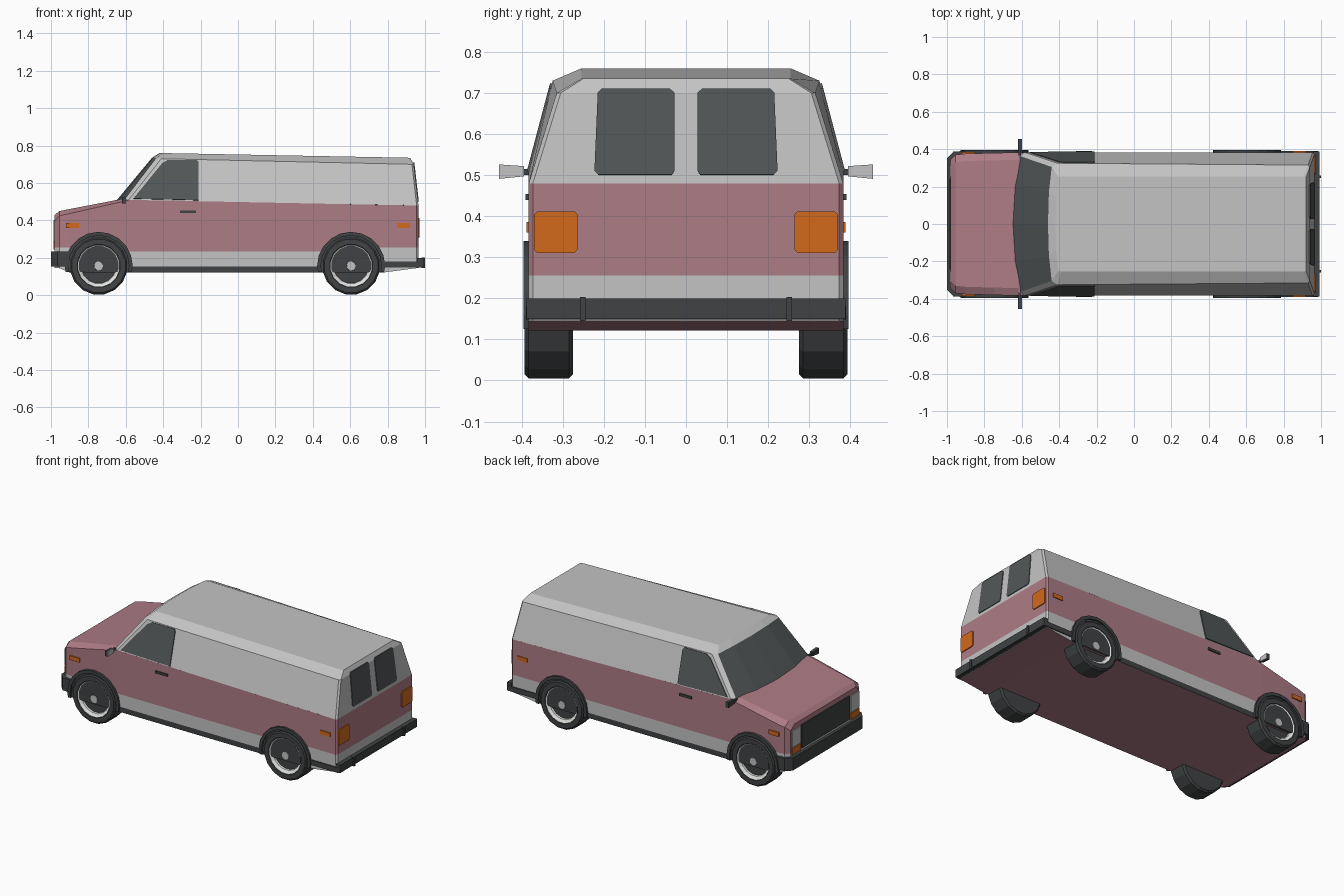
import bpy, bmesh, math
from mathutils import Vector

if "Cube" in bpy.data.objects:
    bpy.data.objects.remove(bpy.data.objects["Cube"])


def mat(name, r, g, b):
    m = bpy.data.materials.new(name)
    m.diffuse_color = (r, g, b, 1)
    m.use_nodes = True
    m.node_tree.nodes["Principled BSDF"].inputs["Base Color"].default_value = m.diffuse_color
    return m


PINK = mat("dusty_pink_paint", 0.42, 0.2, 0.235)
GREY = mat("light_grey_paint", 0.55, 0.55, 0.55)
GLASS = mat("dark_glass", 0.085, 0.095, 0.098)
TRIM = mat("black_trim", 0.05, 0.055, 0.057)
ORANGE = mat("orange_lamp", 0.65, 0.14, 0.012)
WHITE = mat("bright_rim", 0.75, 0.75, 0.74)


def make(name, verts, faces, mats, rule=None, cuts=()):
    """Mesh object; cuts are (point, normal) planes, rule maps a face to a slot."""
    bm = bmesh.new()
    vs = [bm.verts.new(v) for v in verts]
    for f in faces:
        bm.faces.new([vs[i] for i in f])
    bmesh.ops.remove_doubles(bm, verts=bm.verts[:], dist=1e-5)
    bmesh.ops.recalc_face_normals(bm, faces=bm.faces[:])
    for co, no in cuts:
        bmesh.ops.bisect_plane(bm, geom=bm.verts[:] + bm.edges[:] + bm.faces[:],
                               plane_co=co, plane_no=no)
    bm.normal_update()
    if rule:
        for f in bm.faces:
            f.material_index = rule(f.calc_center_median(), f.normal)
    me = bpy.data.meshes.new(name)
    bm.to_mesh(me)
    bm.free()
    for m in mats:
        me.materials.append(m)
    ob = bpy.data.objects.new(name, me)
    bpy.context.collection.objects.link(ob)
    return ob


def loft(name, rings, mats, **kw):
    """Skin closed rings and cap both ends."""
    n = len(rings[0])
    faces = [(k * n + i, k * n + (i + 1) % n, (k + 1) * n + (i + 1) % n, (k + 1) * n + i)
             for k in range(len(rings) - 1) for i in range(n)]
    faces += [tuple(range(n)), tuple(range((len(rings) - 1) * n, len(rings) * n))]
    return make(name, [p for r in rings for p in r], faces, mats, **kw)


def plate(name, pts, offset, m):
    """Polygon thickened along an offset vector."""
    o = Vector(offset)
    return loft(name, [[Vector(p) for p in pts], [Vector(p) + o for p in pts]], [m])


def box(name, x0, x1, y0, y1, z0, z1, m):
    return plate(name, [(x0, y0, z0), (x1, y0, z0), (x1, y1, z0), (x0, y1, z0)],
                 (0, 0, z1 - z0), m)


def both(half):
    """Full ring from half ring whose first and last points lie on y = 0."""
    return half + [(x, -y, z) for x, y, z in half[-2:0:-1]]


# Lower body: stations of x, half width, side top, centre top, bottom
stations = [(-.98, .345, .40, .43, .145), (-.955, .37, .425, .45, .145),
            (-.9, .376, .437, .461, .122), (-.62, .383, .50, .515, .122),
            (-.58, .383, .51, .51, .122), (.78, .383, .483, .483, .122),
            (.955, .383, .48, .48, .145), (.965, .373, .48, .48, .145)]
rings = [both([(x, 0, zb), (x, w, zb), (x, w, ze), (x, w - .04, zt), (x, 0, zt)])
         for x, w, ze, zt, zb in stations]


def lower_rule(c, n):
    if abs(n.z) > 0.5:
        return 0
    if c.z < .155 and -.9 < c.x < .78:
        return 2
    return 1 if c.z < (.235 if -.745 < c.x < .605 else .255) else 0


up = (0, 0, 1)
loft("lower_body", rings, [PINK, GREY, TRIM], rule=lower_rule,
     cuts=[((-.745, 0, 0), (1, 0, 0)), ((.605, 0, 0), (1, 0, 0)),
           ((0, 0, .155), up), ((0, 0, .235), up), ((0, 0, .255), up)])

# Cabin: belt, shoulder and roof rings; the front faces are the windshield
belt = [(-.655, 0, .50), (-.645, .2, .50), (-.615, .365, .50), (-.585, .383, .509),
        (.955, .383, .48), (.965, .373, .48), (.965, 0, .48)]
shoulder = [(-.46, 0, .735), (-.455, .17, .735), (-.44, .305, .73), (-.41, .325, .73),
            (.93, .315, .70), (.94, .305, .70), (.94, 0, .70)]
roof = [(-.42, 0, .76), (-.417, .14, .76), (-.405, .25, .76), (-.39, .255, .76),
        (.91, .255, .735), (.92, .25, .735), (.92, 0, .735)]
loft("cabin", [both(r) for r in (belt, shoulder, roof)], [GREY, GLASS],
     rule=lambda c, n: int(n.x < -.5 and abs(c.y) < .3 and c.z < .7))

# Grille and bumpers
box("grille", -.986, -.975, -.24, .24, .25, .40, TRIM)
front_half = [(-1, 0), (-1, .35), (-.965, .388), (-.9, .39), (-.9, 0)]
plate("front_bumper", both([(x, y, .155) for x, y in front_half]), (0, 0, .08), TRIM)
box("rear_bumper_bar", .96, .992, -.388, .388, .15, .20, TRIM)
box("rear_bumper_wrap", .77, .985, -.39, .39, .148, .18, TRIM)


def wheel(name, x, s):
    # Lathe profile of radius, y; slot per segment: tyre, rim, hub
    prof = [(0, .275), (.145, .275), (.155, .285), (.155, .383), (.145, .393), (.116, .393),
            (.112, .389), (.095, .378), (.093, .366), (.03, .366), (.024, .388), (0, .388)]
    slots = [0, 0, 0, 0, 0, 0, 1, 1, 0, 2, 2]
    n = 16
    verts, faces, ids = [], [], []
    for r, y in prof:
        for i in range(n):
            a = 2 * math.pi * (i + .5) / n
            verts.append((x + r * math.cos(a), s * y, .157 + r * math.sin(a)))
    for k in range(len(prof) - 1):
        for i in range(n):
            j = (i + 1) % n
            q = [k * n + i, k * n + j, (k + 1) * n + j, (k + 1) * n + i]
            if k == 0:
                q = [0] + q[2:]
            if k == len(prof) - 2:
                q = q[:2] + [(k + 1) * n]
            faces.append(q)
            ids.append(slots[k])
    # Merge the repeated centre points through the cleanup in make()
    ob = make(name, verts, faces, [TRIM, WHITE, GREY])
    if len(ob.data.polygons) == len(ids):
        ob.data.polygons.foreach_set("material_index", ids)
    return ob


def arc(x, r, y):
    pts = [(x + r * math.cos(math.pi * i / 10), y, .157 + r * math.sin(math.pi * i / 10))
           for i in range(11)]
    return [(x + r * .97, y, .125)] + pts + [(x - r * .97, y, .125)]


for s, side in ((1, "right"), (-1, "left")):
    # Wheels with dark wells and raised arch trims
    for x, end in ((-.745, "front"), (.605, "rear")):
        tag = f"{end}_{side}"
        wheel("wheel_" + tag, x, s)
        plate("wheel_well_" + tag, arc(x, .17, s * .36), (0, s * .026, 0), TRIM)
        plate("wheel_arch_" + tag, arc(x, .182, s * .37) + arc(x, .162, s * .37)[::-1],
              (0, s * .026, 0), TRIM)

    # Door window on the sloping cabin side
    outline = [(-.56, .515), (-.405, .705), (-.375, .722), (-.22, .722), (-.21, .71), (-.21, .507)]
    plate("door_window_" + side,
          [(x, s * (.380 - .058 * (z - .51) / .22), z) for x, z in outline],
          (0, s * .007, .002), GLASS)

    # Rear window with clipped corners
    outline = [(.035, .50), (.213, .50), (.223, .51), (.215, .70), (.205, .71),
               (.04, .71), (.028, .70), (.028, .51)]
    plate("rear_window_" + side,
          [(.962 - .025 * (z - .48) / .22, s * y, z) for y, z in outline],
          (.007, 0, .001), GLASS)

    # Tail lamp with clipped corners
    outline = [(.272, .31), (.362, .31), (.37, .318), (.37, .404), (.362, .412),
               (.272, .412), (.264, .404), (.264, .318)]
    plate("tail_lamp_" + side, [(.963, s * y, z) for y, z in outline], (.008, 0, 0), ORANGE)

    # Headlight, turn lamp and side markers
    box("headlight_" + side, -.987, -.975, s * .25, s * .338, .29, .395, GREY)
    box("turn_lamp_" + side, -.987, -.975, s * .25, s * .338, .245, .285, ORANGE)
    box("front_marker_" + side, -.92, -.85, s * .365, s * .384, .36, .386, ORANGE)
    box("rear_marker_" + side, .85, .92, s * .375, s * .389, .36, .386, ORANGE)

    # Door handle, bumper post and mirror
    box("door_handle_" + side, -.31, -.225, s * .375, s * .391, .439, .454, TRIM)
    box("bumper_post_" + side, .98, 1.0, s * .245, s * .258, .145, .203, TRIM)
    box("mirror_arm_" + side, -.617, -.603, s * .365, s * .40, .50, .515, TRIM)
    mirror = [(.395, .497), (.455, .491), (.455, .526), (.395, .522)]
    plate("mirror_housing_" + side, [(-.62, s * y, z) for y, z in mirror], (.018, 0, 0), TRIM)
    plate("mirror_glass_" + side, [(-.602, s * y, z) for y, z in mirror], (.004, 0, 0), GREY)
